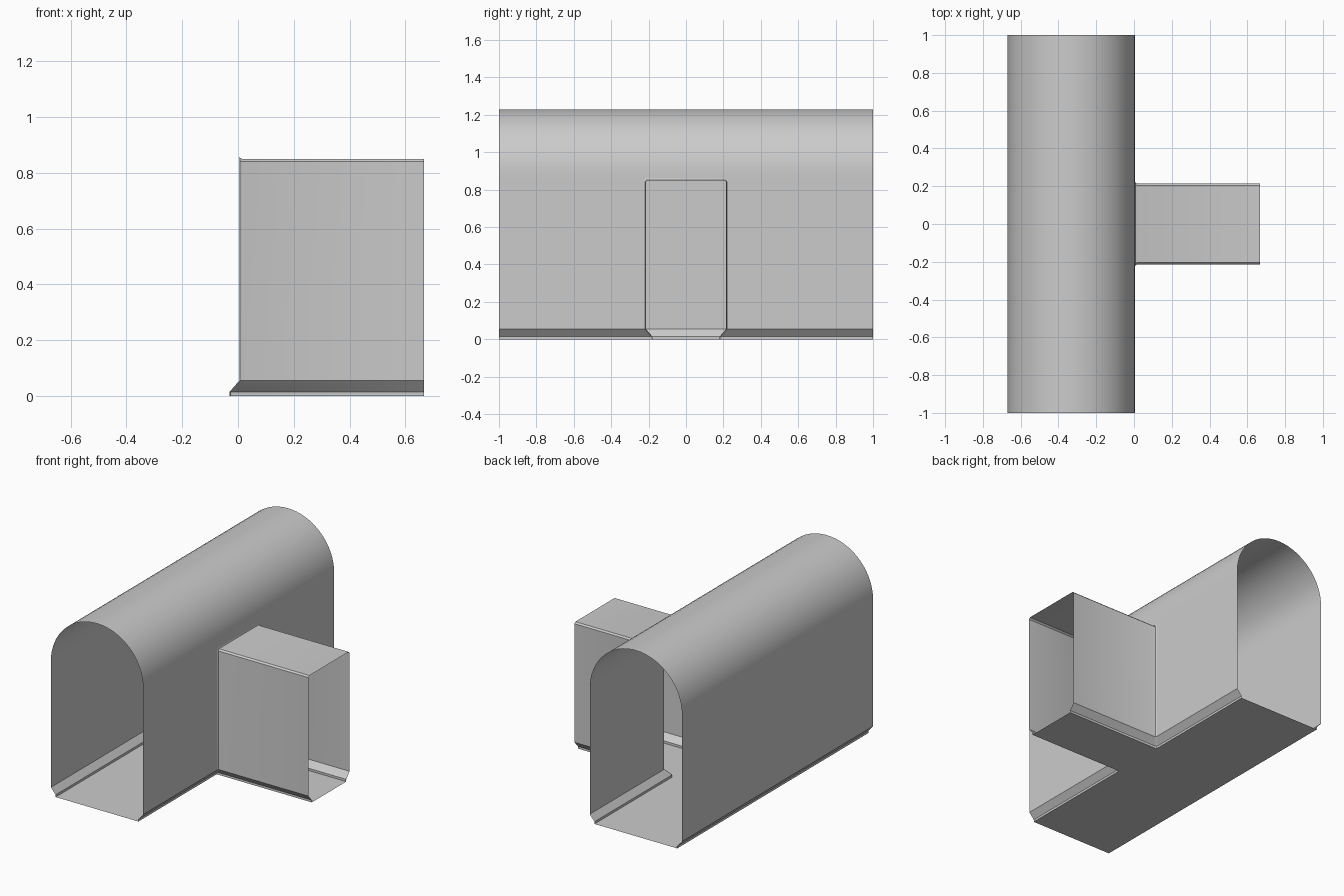
import bpy
import bmesh
from math import cos, sin, pi, radians

cube = bpy.data.objects.get("Cube")
if cube:
    bpy.data.objects.remove(cube, do_unlink=True)

grey = bpy.data.materials.new("plain grey")
grey.use_nodes = True
grey.diffuse_color = (0.6, 0.6, 0.6, 1)
grey.node_tree.nodes["Principled BSDF"].inputs["Base Color"].default_value = (0.6, 0.6, 0.6, 1)


def sweep(name, rings, skip=lambda ring, side: False):
    """Join closed rings of points into a thin open-ended shell."""
    bm = bmesh.new()
    loops = [[bm.verts.new(p) for p in ring] for ring in rings]
    count = len(loops[0])
    for j, (a, b) in enumerate(zip(loops, loops[1:])):
        for i in range(count):
            k = (i + 1) % count
            if not skip(j, i):
                bm.faces.new((a[i], b[i], b[k], a[k]))
    mesh = bpy.data.meshes.new(name)
    bm.to_mesh(mesh)
    bm.free()
    mesh.materials.append(grey)
    obj = bpy.data.objects.new(name, mesh)
    bpy.context.collection.objects.link(obj)
    bpy.ops.object.select_all(action='DESELECT')
    obj.select_set(True)
    bpy.context.view_layer.objects.active = obj
    bpy.ops.object.shade_smooth_by_angle(angle=radians(40))
    return obj


CENTRE, RADIUS, SPRING = -0.333, 0.338, 0.892
WALL = CENTRE + RADIUS
HALF, ROOF = 0.215, 0.85
FILLET, SKIRT = 0.01, 0.035
# Skirt shared by both passages: (inset, height)
skirt = [(SKIRT, 0), (SKIRT, 0.015), (0, 0.055)]

# Main tunnel section: offset from centre, height, half width of the opening
side = [(RADIUS - d, z, HALF + FILLET - d) for d, z in skirt]
side += [(RADIUS, ROOF, HALF + FILLET), (RADIUS, ROOF + FILLET, HALF)]
STEPS = 32
arch = [(RADIUS * cos(pi * i / STEPS), SPRING + RADIUS * sin(pi * i / STEPS), HALF)
        for i in range(STEPS + 1)]
section = side + arch + [(-x, z, w) for x, z, w in reversed(side)]


def tunnel_ring(y_rule):
    return [(CENTRE + x, y_rule(w), z) for x, z, w in section]


# The middle bay leaves the side wall open for the passage
sweep("main_tunnel",
      [tunnel_ring(rule) for rule in (lambda w: -1, lambda w: -w, lambda w: w, lambda w: 1)],
      skip=lambda ring, i: ring == 1 and i < len(side) - 1)


# Side passage: flat roof, softened top edges and a flared joint at the tunnel
def passage_ring(flare, x=None, step=0):
    half = [(HALF + flare - d, z, WALL - d + step) for d, z in skirt]
    half += [(HALF + flare, ROOF - FILLET + flare, WALL + step),
             (HALF + flare - FILLET, ROOF + flare, WALL + step)]
    ring = half + [(-y, z, px) for y, z, px in reversed(half)]
    return [(px if x is None else x, y, z) for y, z, px in ring]


sweep("side_passage", [
    passage_ring(0, x=0.667),
    passage_ring(0, step=FILLET),
    passage_ring(FILLET * 0.3, step=FILLET * 0.3),
    passage_ring(FILLET),
])
